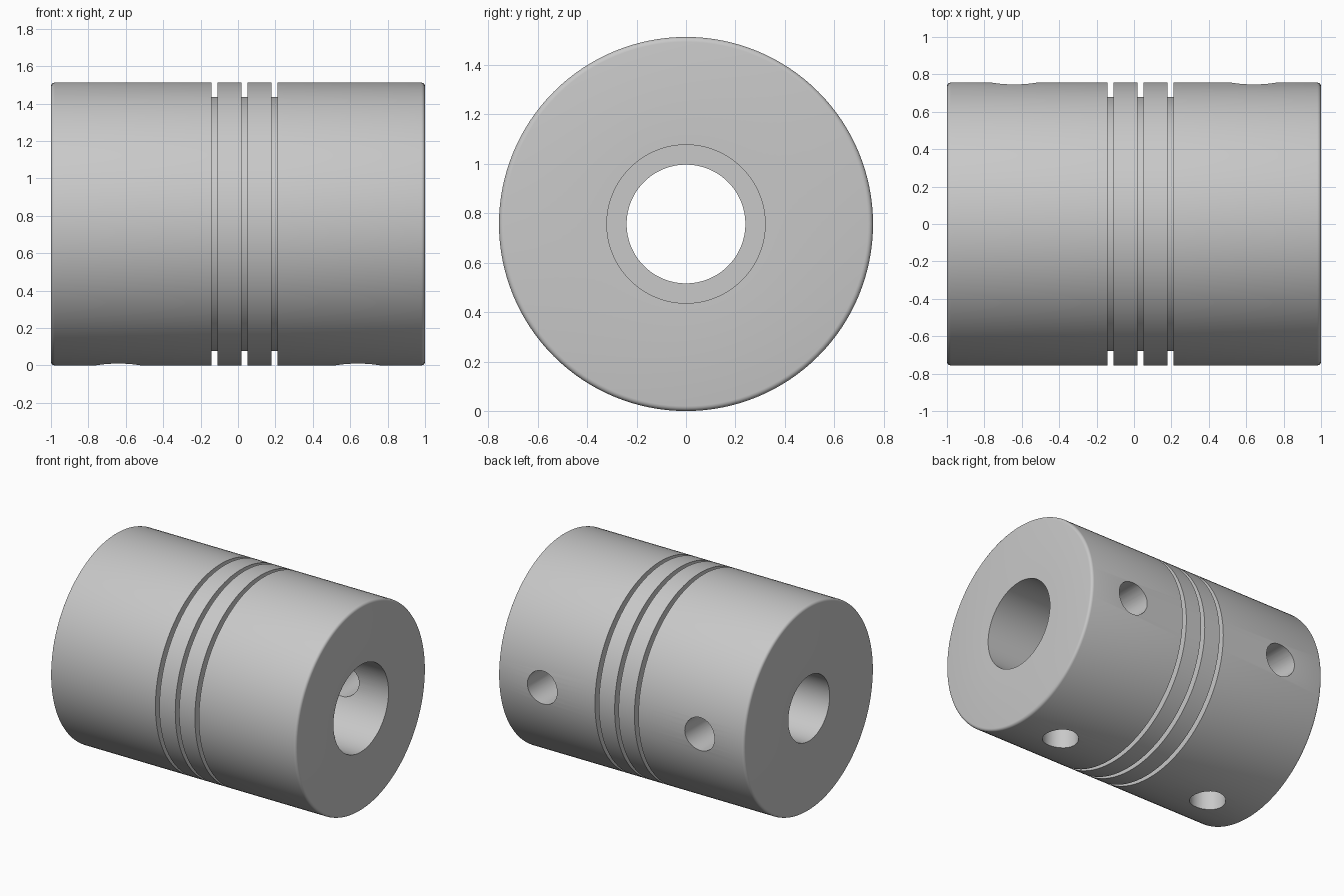
import bpy
import bmesh
from math import cos, sin, pi, radians
from mathutils import Matrix, Vector

default = bpy.data.objects.get("Cube")
if default:
    bpy.data.objects.remove(default, do_unlink=True)

RADIUS, HALF = 0.756, 1.0
GROOVE_RADIUS, GROOVE_WIDTH = 0.68, 0.032
GROOVES = (-0.126, 0.035, 0.195)
WIDE_BORE, NARROW_BORE, STEP_X = 0.32, 0.24, 0.035
FILLET, SEGMENTS = 0.02, 128
HOLE_X, HOLE_RADIUS = 0.64, 0.121

metal = bpy.data.materials.new("grey metal")
metal.use_nodes = True
grey = (0.58, 0.58, 0.58, 1)
metal.diffuse_color = grey
metal.node_tree.nodes["Principled BSDF"].inputs["Base Color"].default_value = grey


def add_object(name, bm):
    bmesh.ops.recalc_face_normals(bm, faces=bm.faces)
    mesh = bpy.data.meshes.new(name)
    bm.to_mesh(mesh)
    bm.free()
    mesh.materials.append(metal)
    obj = bpy.data.objects.new(name, mesh)
    bpy.context.collection.objects.link(obj)
    return obj


def rounded_corner(side):
    """Fillet points from the flat end towards the outer wall."""
    arc = [i * pi / 8 for i in range(5)]
    return [(side * (HALF - FILLET + FILLET * cos(a)), RADIUS - FILLET + FILLET * sin(a))
            for a in arc]


# Closed half section: outer wall with grooves, then the stepped bore
section = rounded_corner(-1)
for x in GROOVES:
    a, b = x - GROOVE_WIDTH / 2, x + GROOVE_WIDTH / 2
    section += [(a, RADIUS), (a, GROOVE_RADIUS), (b, GROOVE_RADIUS), (b, RADIUS)]
section += rounded_corner(1)[::-1]
section += [(HALF, WIDE_BORE), (STEP_X, WIDE_BORE), (STEP_X, NARROW_BORE), (-HALF, NARROW_BORE)]

# Coupling body turned about the x axis
bm = bmesh.new()
verts = [bm.verts.new((x, 0, r)) for x, r in section]
edges = [bm.edges.new((v, verts[(i + 1) % len(verts)])) for i, v in enumerate(verts)]
bmesh.ops.spin(bm, geom=verts + edges, cent=(0, 0, 0), axis=(1, 0, 0),
               angle=2 * pi, steps=SEGMENTS, use_merge=True)
bmesh.ops.remove_doubles(bm, verts=bm.verts, dist=0.0001)
bmesh.ops.translate(bm, verts=bm.verts, vec=(0, 0, RADIUS))
body = add_object("coupling_body", bm)

# Set screw holes: a pair at the back and a pair underneath
bm = bmesh.new()
for direction in (Vector((0, 1, 0)), Vector((0, 0, -1))):
    turn = direction.to_track_quat('Z', 'Y').to_matrix().to_4x4()
    for side in (-1, 1):
        place = Matrix.Translation(Vector((side * HOLE_X, 0, RADIUS)) + direction * 0.55)
        bmesh.ops.create_cone(bm, cap_ends=True, segments=48, radius1=HOLE_RADIUS,
                              radius2=HOLE_RADIUS, depth=1.0, matrix=place @ turn)
cutter = add_object("screw_hole_cutter", bm)
cutter.hide_render = True

cut = body.modifiers.new("screw holes", 'BOOLEAN')
cut.operation, cut.solver, cut.object = 'DIFFERENCE', 'EXACT', cutter

bpy.ops.object.select_all(action='DESELECT')
body.select_set(True)
bpy.context.view_layer.objects.active = body
bpy.ops.object.modifier_apply(modifier=cut.name)
bpy.data.objects.remove(cutter, do_unlink=True)
bpy.ops.object.shade_smooth_by_angle(angle=radians(30))
